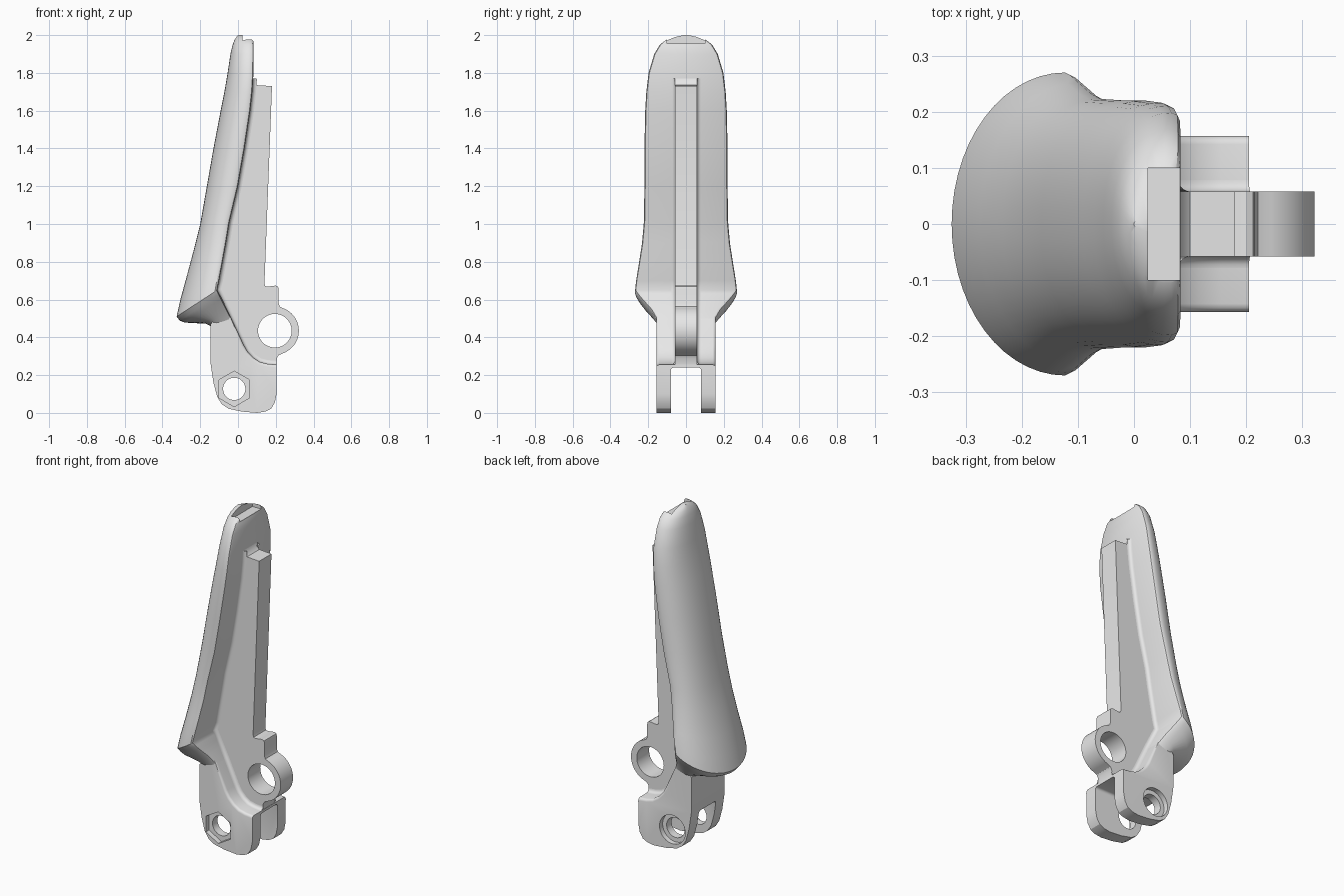
import bpy, bmesh
from math import sin, cos, pi, radians
from mathutils import Vector

if "Cube" in bpy.data.objects:
    bpy.data.objects.remove(bpy.data.objects["Cube"])

grey = bpy.data.materials.new("plain grey")
grey.use_nodes = True
grey.diffuse_color = (0.8, 0.8, 0.8, 1)
grey.node_tree.nodes["Principled BSDF"].inputs["Base Color"].default_value = (0.8, 0.8, 0.8, 1)

WEB, BODY, FILLET = 0.058, 0.157, 0.02


def make(name, bm):
    bmesh.ops.recalc_face_normals(bm, faces=bm.faces)
    mesh = bpy.data.meshes.new(name)
    bm.to_mesh(mesh)
    bm.free()
    mesh.materials.append(grey)
    ob = bpy.data.objects.new(name, mesh)
    bpy.context.collection.objects.link(ob)
    return ob


def activate(ob):
    bpy.ops.object.select_all(action='DESELECT')
    ob.select_set(True)
    bpy.context.view_layer.objects.active = ob


def prism(profile, half):
    """Side profile in x, z, extruded across y."""
    bm = bmesh.new()
    face = bm.faces.new([bm.verts.new((x, -half, z)) for x, z in profile])
    ext = bmesh.ops.extrude_face_region(bm, geom=[face])["geom"]
    moved = [v for v in ext if isinstance(v, bmesh.types.BMVert)]
    bmesh.ops.translate(bm, verts=moved, vec=(0, 2 * half, 0))
    return bm


def pin(x, z, radius, y0, y1, sides=48):
    bpy.ops.mesh.primitive_cylinder_add(vertices=sides, radius=radius, depth=y1 - y0,
                                        location=(x, (y0 + y1) / 2, z), rotation=(pi / 2, 0, 0))
    return bpy.context.object


def block(lo, hi, bevel=0.0):
    bpy.ops.mesh.primitive_cube_add(size=1, location=(Vector(lo) + Vector(hi)) / 2)
    ob = bpy.context.object
    ob.scale = Vector(hi) - Vector(lo)
    bpy.ops.object.transform_apply(location=False, rotation=False, scale=True)
    if bevel:
        mod = ob.modifiers.new("round", 'BEVEL')
        mod.width, mod.segments = bevel, 3
    return ob


def finish(ob, cutters=(), angle=32):
    """Cut away the helpers, then smooth the curved faces."""
    for cutter in cutters:
        cutter.hide_render = True
        activate(ob)
        mod = ob.modifiers.new("cut", 'BOOLEAN')
        mod.operation, mod.solver, mod.object = 'DIFFERENCE', 'EXACT', cutter
        bpy.ops.object.modifier_apply(modifier=mod.name)
        bpy.data.objects.remove(cutter)
    activate(ob)
    bpy.ops.object.shade_smooth_by_angle(angle=radians(angle))


# Grip stations: back x, z; edge x, z; half width; section exponent
stations = [
    (-.145, .46, -.035, .50, .157, 5), (-.17, .472, -.06, .55, .185, 3.5),
    (-.28, .478, -.088, .605, .235, 2.2), (-.308, .488, -.101, .632, .257, 2),
    (-.325, .51, -.11, .65, .27, 2), (-.305, .60, -.1, .70, .265, 2),
    (-.275, .71, -.085, .78, .252, 2), (-.235, .86, -.063, .90, .233, 2.1),
    (-.20, 1.0, -.045, 1.01, .223, 2.2), (-.165, 1.2, 0, 1.2, .22, 2.2),
    (-.13, 1.4, .035, 1.4, .22, 2.2), (-.092, 1.6, .065, 1.6, .216, 2.2),
    (-.072, 1.7, .076, 1.7, .21, 2.2), (-.055, 1.8, .082, 1.8, .198, 2.2),
    (-.04, 1.9, .083, 1.9, .168, 2.2), (-.028, 1.95, .083, 1.95, .138, 2.2),
    (-.018, 1.975, .08, 1.975, .105, 2.2), (-.008, 1.99, .075, 1.99, .065, 2.2),
    (0, 2.0, .065, 2.0, .015, 2.2)]


def section(xb, zb, xe, ze, w, n, steps=28):
    """D-shaped ring: a flat face with eased corners and a rounded back."""
    back, edge = Vector((xb, 0, zb)), Vector((xe, 0, ze))
    depth = (back - edge).length
    r = min(0.015, w / 2)
    half = [(0, w - r), (.3 * r / depth, w - .3 * r)]
    for i in range(steps // 2 + 1):
        a = i / (steps // 2) * pi / 2
        u = sin(a) ** (2 / n)
        v = max(cos(a), 0) ** (2 / n) * w
        half.append((r / depth + (1 - r / depth) * u, v))
    ring = half + [(u, -v) for u, v in reversed(half[:-1])]
    return [edge.lerp(back, u) + Vector((0, v, 0)) for u, v in ring]


bm = bmesh.new()
rings = [[bm.verts.new(p) for p in section(*s)] for s in stations]
for a, b in zip(rings, rings[1:]):
    for i in range(len(a)):
        j = (i + 1) % len(a)
        bm.faces.new((a[i], a[j], b[j], b[i]))
bm.faces.new(rings[0])
bm.faces.new(rings[-1])
grip = make("grip", bm)
finish(grip, [block((.025, -.1, 1.955), (.2, .1, 2.2))])

# Forked body, with an eased edge where it meets the web
pocket = [(-.11, .65), (-.035, .5), (.03, .36), (.05, .325), (.08, .293),
          (.115, .27), (.155, .26), (.205, .255)]
outline = [(-.085, .55), (-.06, .545)] + pocket[1:] + [
    (.204, .1), (.195, .055), (.175, .022), (.145, .007), (.1, .0), (.02, .007),
    (-.05, .022), (-.085, .045), (-.11, .085), (-.13, .16), (-.145, .26), (-.145, .47)]
bm = prism(outline, BODY)
flat = [Vector(p) for p in pocket[1:]]
eased = [e for e in bm.edges if abs(e.verts[0].co.y - e.verts[1].co.y) < 1e-4 and
         all(any((Vector((v.co.x, v.co.z)) - p).length < 1e-4 for p in flat) for v in e.verts)]
bmesh.ops.bevel(bm, geom=eased, offset=0.015, segments=3, profile=0.5, affect='EDGES')
body = make("forked_body", bm)
hx, hz = -.02, .127
finish(body, [block((-.4, -.08, -.2), (.4, .08, .24), .015),
              pin(hx, hz, .059, -.3, .3),
              pin(hx, hz, .094, -.3, -BODY + .03, 6),
              pin(hx, hz, .085, BODY - .03, .3)])

# Web plate with the pivot ring
cx, cz, radius = .195, .435, .127
arc = [(cx + radius * cos(a), cz + radius * sin(a))
       for a in (radians(72 - 144 * i / 28) for i in range(29))]
web_outline = [(.04, 1.77), (.08, 1.77), (.085, 1.75), (.1, 1.735), (.18, 1.73),
               (.14, .685), (.144, .672), (.155, .668), (.2, .674), (.212, .668),
               (.215, .655), (.215, .58), (.221, .563)] + arc + [
               (.215, .305), (.206, .29), (.203, .25), (0, .25),
               (-.05, .35), (-.1, .5), (-.14, .66), (-.07, 1.0)]
web = make("web_with_pivot_ring", prism(web_outline, WEB))
finish(web, [pin(cx, cz, .089, -.3, .3, 64)])

# Concave fillets along the foot of the web, on both sides
path = [Vector((s[2], s[3])) for s in reversed(stations) if .66 < s[3] < 1.75]
path = [Vector((.08, 1.77))] + path + [Vector(p) for p in pocket]
bm = bmesh.new()
for side in (-1, 1):
    rows = []
    for i, p in enumerate(path):
        t = (path[min(i + 1, len(path) - 1)] - path[max(i - 1, 0)]).normalized()
        out = Vector((-t.y, t.x))
        row = []
        for k in range(6):
            a = k / 5 * pi / 2
            q = p + out * FILLET * (1 - sin(a))
            row.append(bm.verts.new((q.x, side * (WEB + FILLET * (1 - cos(a))), q.y)))
        rows.append(row)
    for a, b in zip(rows, rows[1:]):
        for k in range(5):
            quad = (a[k], a[k + 1], b[k + 1], b[k])
            bm.faces.new(quad if side < 0 else quad[::-1])
finish(make("web_fillets", bm), angle=40)
